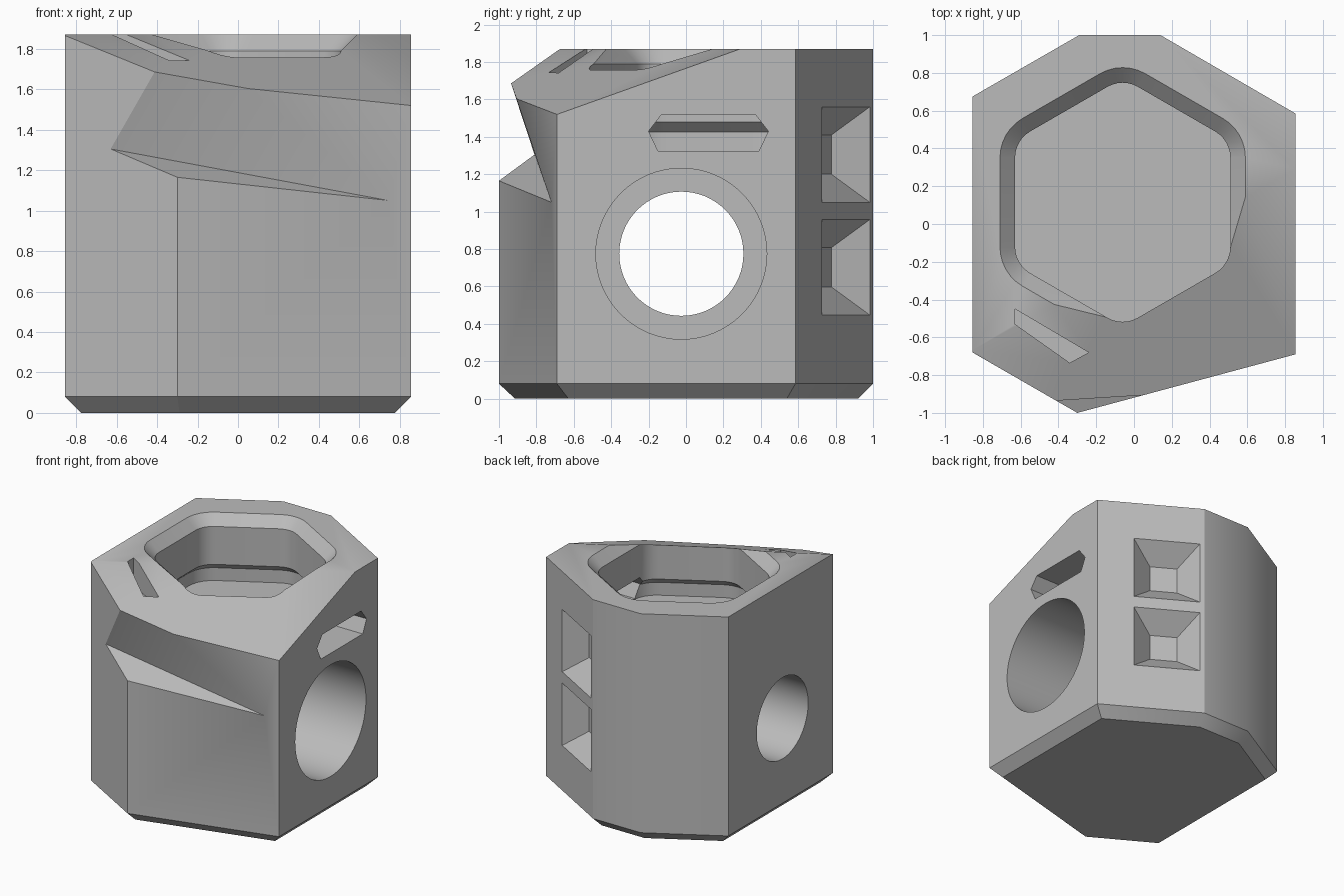
import bpy, bmesh, math
from mathutils import Vector as V

old = bpy.data.objects.get("Cube")
if old:
    bpy.data.objects.remove(old, do_unlink=True)

grey = bpy.data.materials.new("plain_grey")
grey.use_nodes = True
grey.diffuse_color = (0.5, 0.5, 0.5, 1)
grey.node_tree.nodes["Principled BSDF"].inputs["Base Color"].default_value = (0.5, 0.5, 0.5, 1)


def add_object(name, bm):
    bmesh.ops.recalc_face_normals(bm, faces=bm.faces)
    mesh = bpy.data.meshes.new(name)
    bm.to_mesh(mesh)
    bm.free()
    mesh.materials.append(grey)
    obj = bpy.data.objects.new(name, mesh)
    bpy.context.collection.objects.link(obj)
    return obj


def loft(rings):
    """Closed solid through rings of equal point count."""
    bm = bmesh.new()
    loops = [[bm.verts.new(p) for p in ring] for ring in rings]
    for a, b in zip(loops, loops[1:]):
        for i in range(len(a)):
            j = (i + 1) % len(a)
            bm.faces.new((a[i], a[j], b[j], b[i]))
    bm.faces.new(loops[0])
    bm.faces.new(loops[-1])
    bmesh.ops.recalc_face_normals(bm, faces=bm.faces)
    return bm


def level(points, z):
    return [(x, y, z) for x, y in points]


def carve(name, rings):
    """Subtract a lofted solid from the body."""
    cutter = add_object(name, loft(rings))
    cutter.hide_render = True
    mod = body.modifiers.new(name, "BOOLEAN")
    mod.operation = "DIFFERENCE"
    mod.solver = "EXACT"
    mod.object = cutter
    bpy.ops.object.modifier_apply(modifier=name)
    bpy.data.objects.remove(cutter, do_unlink=True)


# Body: seven-sided block with a chamfered foot
TOP = 1.87
outline = [(-0.855, 0.675), (-0.29, 1), (0.14, 1), (0.855, 0.585),
           (0.855, -0.69), (-0.3, -1), (-0.855, -0.68)]
bm = loft([level(outline, 0), level(outline, TOP)])
foot = [e for e in bm.edges if all(v.co.z < 0.01 for v in e.verts)]
bmesh.ops.bevel(bm, geom=foot, offset=0.08, segments=1, affect="EDGES")

# Sloping front part of the top
cut = bmesh.ops.bisect_plane(bm, geom=bm.verts[:] + bm.edges[:] + bm.faces[:], dist=1e-5,
                             plane_co=(0.855, -0.69, 1.52), plane_no=(0.2, -0.357, 1),
                             clear_outer=True)
bmesh.ops.holes_fill(bm, edges=[e for e in bm.edges if e.is_boundary], sides=0)
body = add_object("block_body", bm)
bpy.context.view_layer.objects.active = body
body.select_set(True)

# Wedge notch across the front
valley_a, valley_b = V((-0.63, -0.81, 1.305)), V((0.745, -0.72, 1.05))
along = valley_b - valley_a
upper = V((-0.4, -0.935, 1.685)) - valley_a
lower = V((-0.3, -1, 1.165)) - valley_a
carve("front_notch", [[p, p + upper * 3, p + lower * 3]
                      for p in (valley_a - along, valley_b + along)])


# Hexagonal socket with chamfered rim and undercut lip
def socket_ring(grow, z):
    points = []
    for k in range(6):
        corner = math.radians(30 + 60 * k)
        cx, cy = -0.06 + 0.473 * math.cos(corner), 0.115 + 0.473 * math.sin(corner)
        for s in range(-3, 4):
            a = corner + math.radians(10 * s)
            r = 0.16 + grow
            points.append((cx + r * math.cos(a), cy + r * math.sin(a), z))
    return points


carve("hex_socket", [socket_ring(g, z) for g, z in
                     ((0.06, 1.32), (0.06, 1.425), (0, 1.48), (0, 1.79), (0.08, TOP), (0.08, 2.1))])


# Stepped bore through both sides
def bore_ring(r, x):
    return [(x, -0.025 + r * math.cos(a), 0.775 + r * math.sin(a))
            for a in (math.tau * i / 64 for i in range(64))]


carve("side_bore", [bore_ring(0.332, -1), bore_ring(0.332, -0.1),
                    bore_ring(0.457, -0.1), bore_ring(0.457, 1)])

# Window from the right side into the socket
window = [(-0.13, 1.52), (0.37, 1.52), (0.44, 1.43), (0.39, 1.325), (-0.15, 1.325), (-0.2, 1.43)]
carve("side_window", [[(x, y, z) for y, z in window] for x in (0.4, 1)])

# Narrow slot in the sloping top
slot = [(-0.63, -0.45), (-0.63, -0.53), (-0.34, -0.735), (-0.24, -0.68)]
carve("top_slot", [level(slot, 1.65), level(slot, 2.1)])

# Two tapered recesses on the angled back face
start, end = V((0.14, 1, 0)), V((0.855, 0.585, 0))
side = (end - start).normalized()
inward = V((side.y, -side.x, 0))
for z in (0.7025, 1.305):
    centre = start + side * 0.29 + V((0, 0, z))
    rings = []
    for half, depth in ((0.255, -0.1), (0.255, 0), (0.105, 0.15)):
        rings.append([centre + inward * depth + side * u * half + V((0, 0, w * half))
                      for u, w in ((-1, -1), (1, -1), (1, 1), (-1, 1))])
    carve("back_recess", rings)

bpy.ops.object.shade_smooth_by_angle(angle=math.radians(30))
